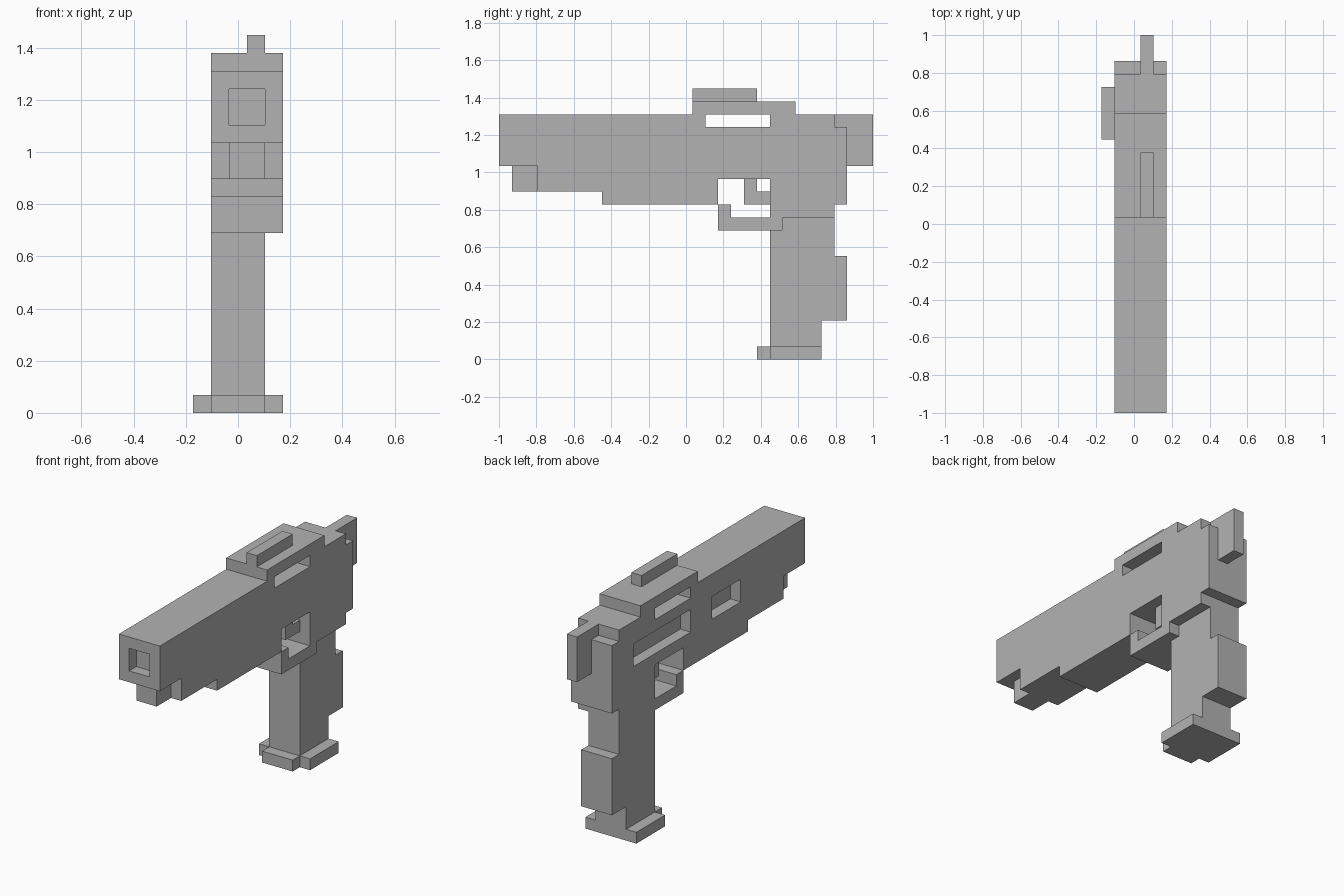
import bpy
import bmesh

cube = bpy.data.objects.get("Cube")
if cube:
    bpy.data.objects.remove(cube, do_unlink=True)

# Everything sits on a block grid: 5 wide, 29 long, 21 high
UNIT = 2 / 29

grey = bpy.data.materials.new("plain grey")
grey.use_nodes = True
colour = (0.45, 0.45, 0.45, 1)
grey.diffuse_color = colour
grey.node_tree.nodes["Principled BSDF"].inputs["Base Color"].default_value = colour


def extrude(name, x0, x1, outline):
    """Extrude a side outline of (y, z) grid points from x0 to x1."""
    bm = bmesh.new()
    verts = [bm.verts.new(((x0 - 2.5) * UNIT, y * UNIT - 1, z * UNIT)) for y, z in outline]
    face = bm.faces.new(verts)
    moved = bmesh.ops.extrude_face_region(bm, geom=[face])["geom"]
    bmesh.ops.translate(bm, vec=((x1 - x0) * UNIT, 0, 0),
                        verts=[v for v in moved if isinstance(v, bmesh.types.BMVert)])
    bmesh.ops.recalc_face_normals(bm, faces=bm.faces)
    mesh = bpy.data.meshes.new(name)
    bm.to_mesh(mesh)
    bm.free()
    mesh.materials.append(grey)
    obj = bpy.data.objects.new(name, mesh)
    bpy.context.collection.objects.link(obj)
    return obj


def block(name, x0, x1, y0, y1, z0, z1):
    return extrude(name, x0, x1, [(y0, z0), (y1, z0), (y1, z1), (y0, z1)])


def carve(target, *bounds):
    """Cut a box-shaped hole into the target."""
    cutter = block("cutter", *bounds)
    cutter.hide_render = True
    mod = target.modifiers.new("cut", "BOOLEAN")
    mod.operation = "DIFFERENCE"
    mod.solver = "EXACT"
    mod.object = cutter
    bpy.context.view_layer.objects.active = target
    bpy.ops.object.modifier_apply(modifier=mod.name)
    bpy.data.objects.remove(cutter, do_unlink=True)


# Barrel, receiver and stepped underside in one outline
body = extrude("body", 1, 5, [
    (0, 15), (0, 19), (15, 19), (15, 20), (23, 20), (23, 19), (26, 19), (26, 18),
    (27, 18), (27, 12), (26, 12), (26, 11), (21, 11), (21, 14), (17, 14), (17, 12),
    (8, 12), (8, 13), (3, 13), (3, 15)])
carve(body, 0, 6, 16, 21, 18, 19)    # slot right through
carve(body, 2, 4, -1, 1, 16, 18)     # muzzle opening
carve(body, 0, 2, 16, 24, 15, 17)    # long pocket on the right side
carve(body, 0, 2, 9, 13, 15, 17)     # square pocket on the right side

# Small parts on the body
block("front_lug", 2, 4, 1, 3, 13, 15)
block("top_sight", 3, 4, 15, 20, 20, 21)
extrude("rear_hammer", 3, 4, [(26, 18), (26, 19), (29, 19), (29, 15), (27, 15), (27, 18)])

# Trigger and its guard
extrude("trigger", 2, 4, [(19, 12), (19, 14), (20, 14), (20, 13), (21, 13), (21, 12)])
extrude("trigger_guard", 1, 5, [(17, 10), (17, 12), (18, 12), (18, 11), (22, 11), (22, 10)])

# Grip with a swollen back, and its foot
extrude("grip", 1, 4, [
    (21, 1), (21, 10), (22, 10), (22, 11), (26, 11), (26, 8), (27, 8), (27, 3), (25, 3), (25, 1)])
block("grip_foot", 0, 5, 21, 25, 0, 1)
block("grip_foot_toe", 1, 4, 20, 21, 0, 1)
